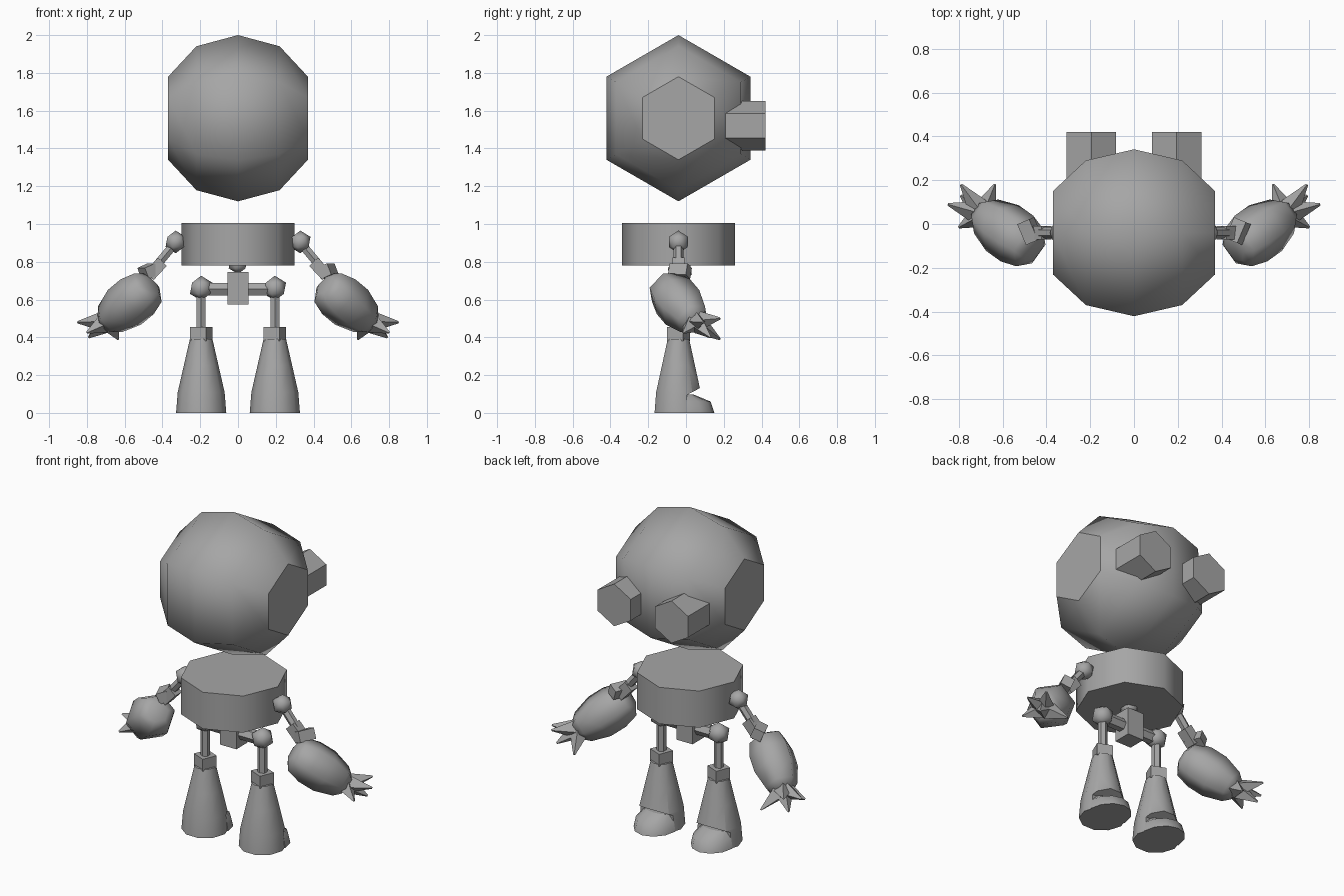
import bpy, bmesh, math
from mathutils import Vector

if "Cube" in bpy.data.objects:
    bpy.data.objects.remove(bpy.data.objects["Cube"])

grey = bpy.data.materials.new("grey")
grey.diffuse_color = (0.38, 0.38, 0.38, 1)
grey.use_nodes = True
grey.node_tree.nodes["Principled BSDF"].inputs["Base Color"].default_value = grey.diffuse_color


def finish(name, bm, smooth_sides=None):
    """Turn a bmesh into an object with the grey material."""
    bmesh.ops.recalc_face_normals(bm, faces=bm.faces[:])
    me = bpy.data.meshes.new(name)
    bm.to_mesh(me)
    bm.free()
    me.materials.append(grey)
    ob = bpy.data.objects.new(name, me)
    bpy.context.collection.objects.link(ob)
    return ob


def lathe(name, start, axis, up, rings, sides, smooth=True, phase=0.0, flat_caps=True):
    """Rings of (distance along axis, radius); sides counted from the up direction."""
    start, d = Vector(start), Vector(axis).normalized()
    u = Vector(up)
    u = (u - d * u.dot(d)).normalized()
    v = d.cross(u)
    bm = bmesh.new()
    loops = []
    for t, r in rings:
        loop = []
        for i in range(sides):
            a = 2 * math.pi * (i + phase) / sides
            loop.append(bm.verts.new(start + d * t + (u * math.cos(a) + v * math.sin(a)) * r))
        loops.append(loop)
    for a, b in zip(loops, loops[1:]):
        for i in range(sides):
            j = (i + 1) % sides
            bm.faces.new((a[i], a[j], b[j], b[i])).smooth = smooth
    for loop in (loops[0], loops[-1]):
        cap = bm.faces.new(loop)
        cap.smooth = not flat_caps
        if flat_caps:
            for e in cap.edges:
                e.smooth = False
    return finish(name, bm)


def rod(name, p, q, r, sides=6, up=(0, 1, 0), phase=0.0, r2=None):
    """Straight flat-sided rod between two points."""
    d = Vector(q) - Vector(p)
    return lathe(name, p, d, up, [(0, r), (d.length, r if r2 is None else r2)], sides, False, phase)


def ball(name, centre, r):
    bm = bmesh.new()
    bmesh.ops.create_icosphere(bm, subdivisions=1, radius=r)
    bmesh.ops.translate(bm, verts=bm.verts[:], vec=centre)
    for f in bm.faces:
        f.smooth = True
    return finish(name, bm)


Y = -0.04  # middle plane of the figure

# Head: six-sided globe lying on its side axis, with flat ears
head_rings = [(0.44 * math.sin(math.radians(a)), 0.44 * math.cos(math.radians(a)))
              for a in (-60, -30, 0, 30, 60)]
head_rings[0], head_rings[-1] = (-0.37, 0.22), (0.37, 0.22)
lathe("head", (0, Y, 1.56), (1, 0, 0), (0, 0, 1), head_rings, 6)

# Torso drum and pelvis
lathe("torso", (0, Y, 0.78), (0, 0, 1), (1, 0, 0), [(0, 0.30), (0.225, 0.30)], 8)
ball("spine_ball", (0, Y, 0.79), 0.055)
rod("pelvis", (0, Y, 0.575), (0, Y, 0.745), 0.078, 4, (1, 0, 0), 0.5)
rod("hip_bar", (-0.2, Y, 0.655), (0.2, Y, 0.655), 0.038, 6)

for s, side in ((-1, "left"), (1, "right")):
    # Eye tube
    lathe("eye_" + side, (s * 0.195, 0.15, 1.52), (0, 1, 0), (0, 0, 1),
          [(0, 0.13), (0.27, 0.13)], 6, False)

    # Leg: hip, shin and ankle
    x = s * 0.195
    ball("hip_" + side, (x, Y, 0.66), 0.066)
    rod("shin_" + side, (x, Y, 0.64), (x, Y, 0.42), 0.027, 6)
    rod("ankle_" + side, (x, Y, 0.38), (x, Y, 0.455), 0.065, 4, (1, 0, 0), 0.25)

    # Bell-shaped boot with a step cut out at the toe side
    boot = lathe("boot_" + side, (x, Y, 0), (0, 0, 1), (1, 0, 0),
                 [(0, 0.133), (0.11, 0.124), (0.25, 0.092), (0.39, 0.06)], 10)
    bm = bmesh.new()
    section = [(0.005, -0.05), (0.005, 0.095), (0.09, 0.14), (0.3, 0.14), (0.3, -0.05)]
    ends = [[bm.verts.new((x + e, y, z)) for y, z in section] for e in (-0.2, 0.2)]
    for f in ends:
        bm.faces.new(f)
    for i in range(5):
        j = (i + 1) % 5
        bm.faces.new((ends[0][i], ends[0][j], ends[1][j], ends[1][i]))
    cutter = finish("toe_cutter_" + side, bm)
    cutter.hide_render = True
    cutter.hide_set(True)
    mod = boot.modifiers.new("toe_step", "BOOLEAN")
    mod.operation, mod.solver, mod.object = "DIFFERENCE", "EXACT", cutter

    # Rounded toe cap, a half dome
    bm = bmesh.new()
    rows = []
    for z, w, l in ((0, 0.125, 0.147), (0.06, 0.115, 0.127), (0.098, 0.08, 0.035)):
        rows.append([bm.verts.new((x + w * math.cos(math.pi * i / 6), 0.003 + l * math.sin(math.pi * i / 6), z))
                     for i in range(7)])
    for a, b in zip(rows, rows[1:]):
        for i in range(6):
            bm.faces.new((a[i], a[i + 1], b[i + 1], b[i])).smooth = True
        bm.faces.new((a[0], b[0], b[6], a[6]))
    bm.faces.new(rows[0])
    bm.faces.new(rows[2])
    finish("toe_" + side, bm)

    # Arm: shoulder, upper arm and elbow blocks
    ball("shoulder_" + side, (s * 0.33, Y, 0.905), 0.06)
    rod("upper_arm_" + side, (s * 0.34, Y, 0.89), (s * 0.44, Y, 0.77), 0.026, 6)
    rod("elbow_" + side, (s * 0.40, Y, 0.80), (s * 0.47, Y, 0.725), 0.045, 4, (0, 1, 0), 0.5)
    rod("elbow_block_" + side, (s * 0.455, -0.08, 0.75), (s * 0.495, 0.015, 0.75), 0.045, 4, (0, 0, 1), 0.25)

    # Padded forearm
    base, knuckle = Vector((s * 0.48, -0.105, 0.66)), Vector((s * 0.69, 0.045, 0.485))
    lathe("forearm_" + side, base, knuckle - base, (0, 0, 1),
          [(-0.03, 0.06), (-0.005, 0.105), (0.08, 0.128), (0.18, 0.128), (0.29, 0.095), (0.33, 0.06)],
          6, True, 0.5, False)

    # Pointed fingers and thumb
    tips = ((0.85, 0.09, 0.48), (0.79, 0.18, 0.50), (0.635, 0.18, 0.39), (0.80, -0.015, 0.425), (0.79, 0.13, 0.40))
    for n, (tx, ty, tz) in enumerate(tips):
        tip = Vector((s * tx, ty, tz))
        rod("finger_%d_%s" % (n + 1, side), knuckle.lerp(tip, 0.2), tip, 0.052, 4, (0, 0, 1), 0, 0.006)
